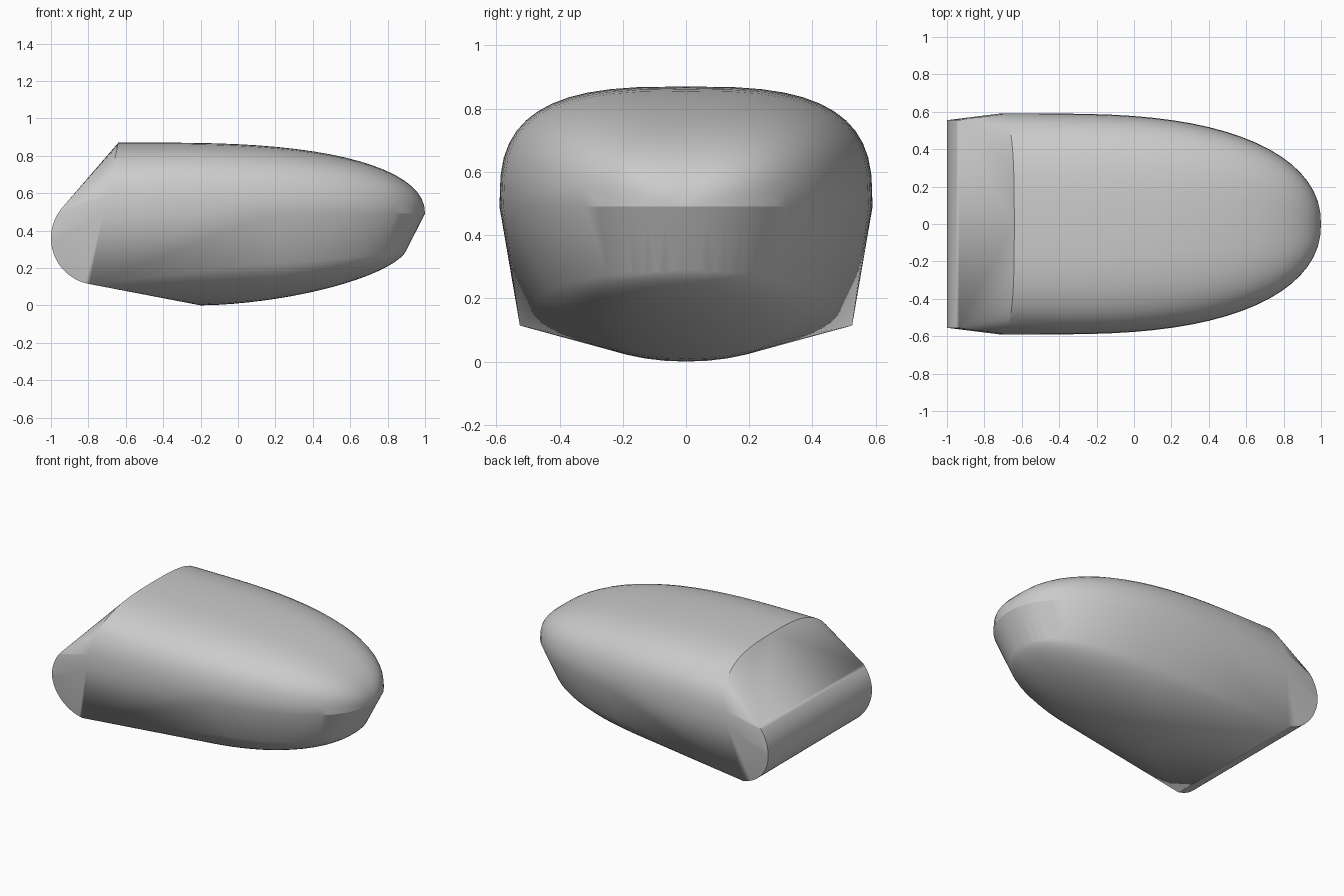
import bpy
import bmesh
from math import sin, cos, pi, radians

cube = bpy.data.objects.get("Cube")
if cube:
    bpy.data.objects.remove(cube, do_unlink=True)

WAIST = 0.49      # height of the crease between upper and lower shell
ARC = 24          # steps across each cross-section
STATIONS = 20     # cross-sections along each shell


def taper(t, a, b):
    """Rounded nose falloff: 1 at t = 0, 0 at t = 1."""
    return max(0.0, 1 - t ** a) ** (1 / b)


def arch(half_width, height, power):
    """Half superellipse as (y, z) pairs, from one side to the other."""
    points = []
    for i in range(ARC + 1):
        angle = pi * i / ARC
        c, s = cos(angle), max(0.0, sin(angle))
        y = half_width * abs(c) ** (2 / power) * (1 if c > 0 else -1)
        points.append((y, height * s ** (2 / power)))
    return points


def upper_shell():
    points = []
    # slanted rear section that borders the sloping tail face
    for y, z in arch(0.59, 0.38, 3):
        points.append((-0.72 + 0.08 * z / 0.38, y, WAIST + z))
    for k in range(STATIONS + 1):
        t = sin(pi / 2 * k / STATIONS)
        f = taper(t, 2.6, 2.2)
        for y, z in arch(0.59 * f, 0.38 * f, 3):
            points.append((-0.45 + 1.45 * t, y, WAIST + z))
    return points


def lower_shell():
    points = []
    for k in range(STATIONS + 1):
        t = sin(pi / 2 * k / STATIONS)
        width = 0.47 * taper(t, 2.6, 2.2)
        depth = 0.3 * taper(t, 1.7, 1.6)
        for y, z in arch(width, depth, 2.1):
            points.append((-0.2 + 1.1 * t, y, 0.3 - z))
    return points


def tail_roll():
    """Rounded tail bar, slightly narrower towards its underside."""
    points = []
    for k in range(25):
        angle = radians(138 + 122 * k / 24)
        z = 0.36 + 0.25 * sin(angle)
        width = 0.525 + 0.03 * min(1, (z - 0.11) / 0.25)
        for side in (-1, 1):
            points.append((-0.75 + 0.25 * cos(angle), side * width, z))
    return points


# Stretch one convex skin over the shells and the tail
bm = bmesh.new()
for point in upper_shell() + lower_shell() + tail_roll():
    bm.verts.new(point)
bmesh.ops.remove_doubles(bm, verts=bm.verts[:], dist=0.002)
bmesh.ops.convex_hull(bm, input=bm.verts[:])
bmesh.ops.delete(bm, geom=[v for v in bm.verts if not v.link_faces], context="VERTS")
bmesh.ops.dissolve_limit(bm, angle_limit=radians(0.5),
                         verts=bm.verts[:], edges=bm.edges[:])
bmesh.ops.recalc_face_normals(bm, faces=bm.faces[:])
mesh = bpy.data.meshes.new("body_shell")
bm.to_mesh(mesh)
bm.free()
body = bpy.data.objects.new("body_shell", mesh)
bpy.context.collection.objects.link(body)

# Plain grey finish
grey = bpy.data.materials.new("plain_grey")
grey.use_nodes = True
colour = (0.6, 0.6, 0.6, 1)
grey.diffuse_color = colour
for node in grey.node_tree.nodes:
    if node.type == "BSDF_PRINCIPLED":
        node.inputs["Base Color"].default_value = colour
mesh.materials.append(grey)

# Smooth skin with sharp tail edges
bpy.ops.object.select_all(action="DESELECT")
body.select_set(True)
bpy.context.view_layer.objects.active = body
bpy.ops.object.shade_smooth_by_angle(angle=radians(25))
